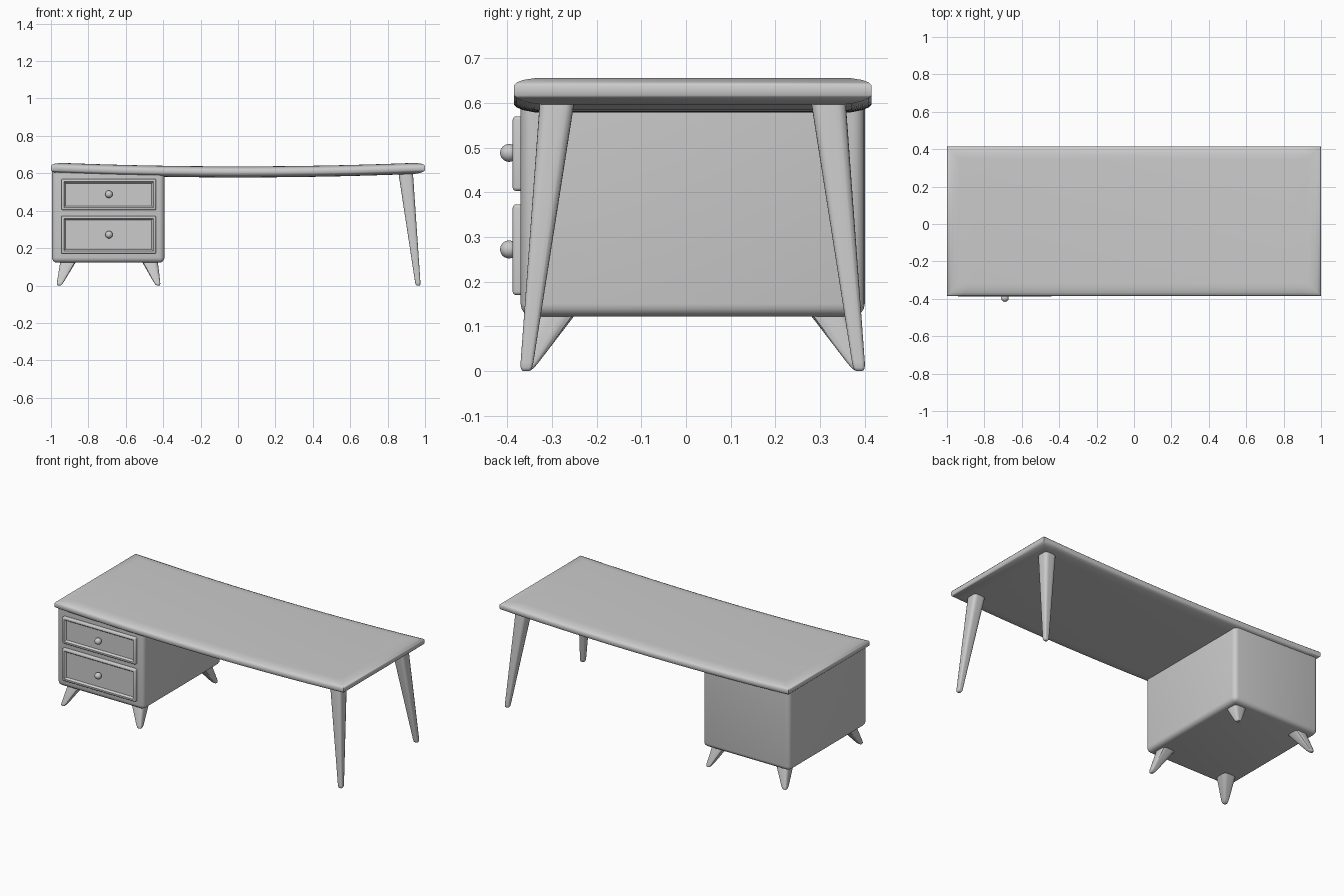
import bpy, bmesh, math
from mathutils import Vector

if "Cube" in bpy.data.objects:
    bpy.data.objects.remove(bpy.data.objects["Cube"])

CY = 0.015  # centre line of the desk in depth


def finish(bm, name, angle=50):
    bmesh.ops.recalc_face_normals(bm, faces=bm.faces)
    me = bpy.data.meshes.new(name)
    bm.to_mesh(me)
    bm.free()
    ob = bpy.data.objects.new(name, me)
    bpy.context.collection.objects.link(ob)
    bpy.ops.object.select_all(action='DESELECT')
    ob.select_set(True)
    bpy.context.view_layer.objects.active = ob
    bpy.ops.object.shade_smooth_by_angle(angle=math.radians(angle))
    return ob


def bridge(bm, loops):
    for a, b in zip(loops, loops[1:]):
        n = len(a)
        for i in range(n):
            bm.faces.new((a[i], a[(i + 1) % n], b[(i + 1) % n], b[i]))


def box(lo, hi):
    bm = bmesh.new()
    bmesh.ops.create_cube(bm, size=1)
    for v in bm.verts:
        v.co = [l + (c + 0.5) * (h - l) for c, l, h in zip(v.co, lo, hi)]
    return bm


# Sagging table top: rounded edge profile swept round a rectangle
def table_top():
    bm = bmesh.new()
    n = 24
    profile = [(0.07, 0.658), (0.045, 0.657), (0.02, 0.652), (0.006, 0.646), (0, 0.639),
               (0, 0.617), (0.006, 0.611), (0.02, 0.605), (0.045, 0.600), (0.07, 0.599)]
    loops = []
    for inset, z in profile:
        xs = [(2 * i / n - 1) * (1 - inset) for i in range(n + 1)]
        pts = [(x, CY - 0.4 + inset) for x in xs] + [(x, CY + 0.4 - inset) for x in reversed(xs)]
        loops.append([bm.verts.new((x, y, z - 0.021 * (1 - x * x))) for x, y in pts])
    bridge(bm, loops)
    for loop in (loops[0], loops[-1]):
        for i in range(n):
            bm.faces.new((loop[i], loop[i + 1], loop[2 * n - i], loop[2 * n + 1 - i]))
    finish(bm, "table_top")


# Tapered, splayed leg with a rounded square section
def leg(name, top, foot, w_top, w_foot=0.027):
    bm = bmesh.new()
    top, foot = Vector(top), Vector(foot)
    h = top.z
    loops = []
    for z, k in [(h, 1), (0.02, 1), (0.008, 0.93), (0.002, 0.75), (0, 0.45)]:
        t = z / h
        c = foot.lerp(top, t)
        r = k * (w_foot + (w_top - w_foot) * t) / 2
        ring = []
        for i in range(24):
            a = math.tau * i / 24
            s = (abs(math.cos(a)) ** 5 + abs(math.sin(a)) ** 5) ** (-1 / 5)
            ring.append(bm.verts.new((c.x + r * s * math.cos(a), c.y + r * s * math.sin(a), z)))
        loops.append(ring)
    bridge(bm, loops)
    bm.faces.new(loops[0])
    bm.faces.new(loops[-1])
    finish(bm, name)


# Cabinet body with softened edges
def cabinet():
    bm = box((-0.995, -0.37, 0.122), (-0.393, 0.40, 0.612))
    edges = [e for e in bm.edges if min(v.co.z for v in e.verts) < 0.3]
    bmesh.ops.bevel(bm, geom=edges, offset=0.028, segments=4, profile=0.5, affect='EDGES')
    finish(bm, "cabinet")


# Drawer front with a sunken panel, plus its knob
def drawer(label, z0, z1, knob_z):
    bm = box((-0.945, -0.388, z0), (-0.438, -0.36, z1))
    front = [f for f in bm.faces if all(v.co.y < -0.38 for v in f.verts)]
    edges = [e for e in bm.edges if any(v.co.y < -0.38 for v in e.verts)]
    bmesh.ops.bevel(bm, geom=edges, offset=0.008, segments=3, profile=0.5, affect='EDGES')
    bm.normal_update()
    front = [max((f for f in bm.faces if f.normal.y < -0.99), key=lambda f: f.calc_area())]
    bmesh.ops.inset_region(bm, faces=front, thickness=0.01, depth=0)
    bmesh.ops.inset_region(bm, faces=front, thickness=0.012, depth=-0.012)
    finish(bm, label + "_drawer_front")

    bm = bmesh.new()
    bmesh.ops.create_uvsphere(bm, u_segments=24, v_segments=14, radius=0.02)
    bmesh.ops.translate(bm, verts=bm.verts, vec=(-0.69, -0.396, knob_z))
    finish(bm, label + "_drawer_knob")


table_top()
cabinet()
drawer("upper", 0.403, 0.570, 0.488)
drawer("lower", 0.170, 0.373, 0.272)

# Legs, mirrored front to back
for side, s in (("front", -1), ("back", 1)):
    y_top, y_foot = CY + s * 0.303, CY + s * 0.373
    leg(side + "_right_leg", (0.896, y_top, 0.607), (0.963, y_foot, 0), 0.078)
    leg(side + "_left_cabinet_leg", (-0.907, y_top, 0.13), (-0.957, y_foot, 0), 0.086)
    leg(side + "_inner_cabinet_leg", (-0.472, y_top, 0.13), (-0.427, y_foot, 0), 0.086)
